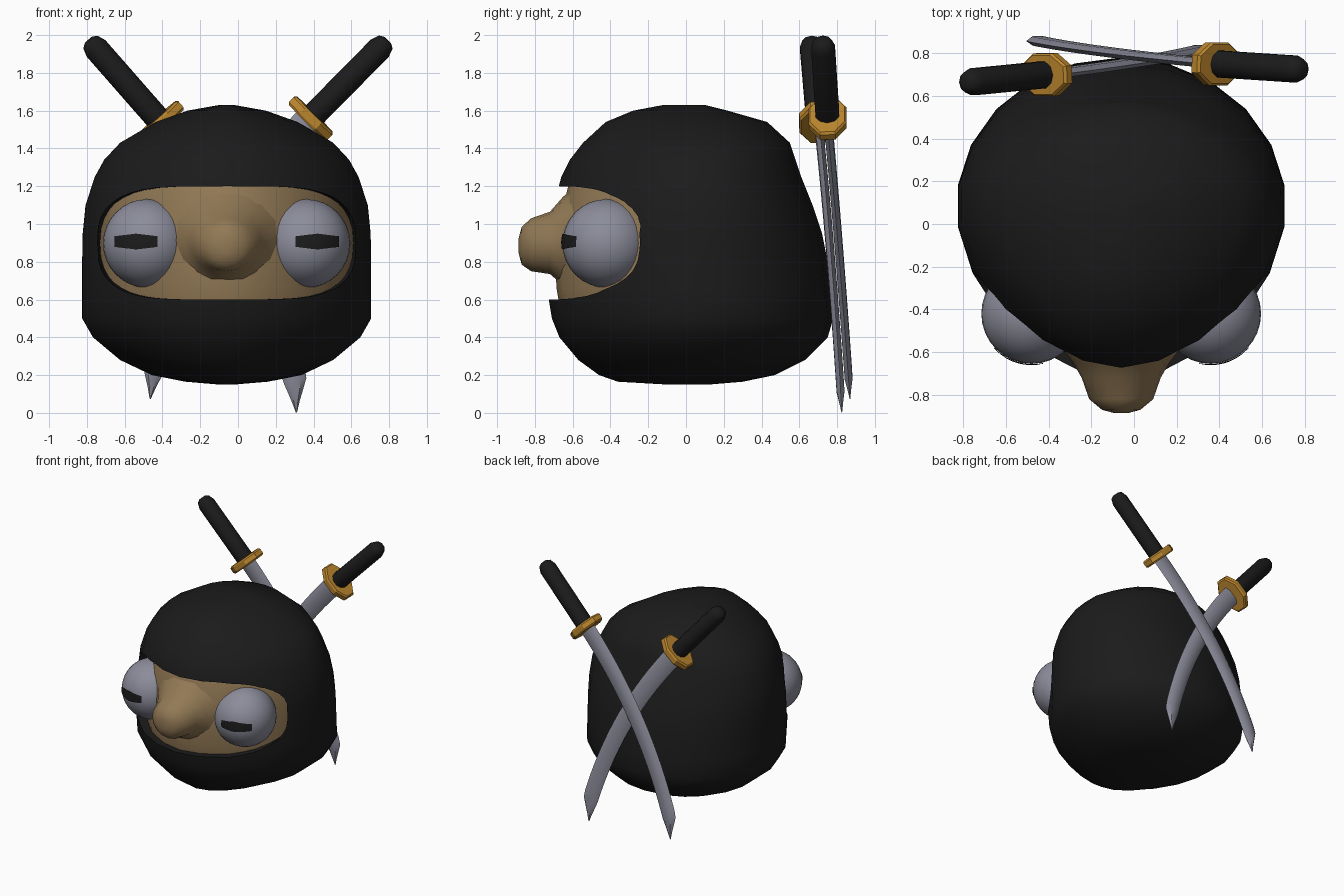
import bpy, bmesh, math
from mathutils import Vector

cube = bpy.data.objects.get("Cube")
if cube:
    bpy.data.objects.remove(cube, do_unlink=True)


def material(name, rgb):
    m = bpy.data.materials.new(name)
    m.use_nodes = True
    m.diffuse_color = (*rgb, 1)
    m.node_tree.nodes["Principled BSDF"].inputs["Base Color"].default_value = (*rgb, 1)
    return m


BLACK = material("black cloth", (0.011, 0.011, 0.011))
TAN = material("tan skin", (0.285, 0.19, 0.09))
GREY = material("pale grey", (0.26, 0.265, 0.325))
GOLD = material("gold", (0.50, 0.24, 0.027))


def finish(obj, angle=40):
    bpy.ops.object.select_all(action="DESELECT")
    obj.select_set(True)
    bpy.context.view_layer.objects.active = obj
    bpy.ops.object.shade_smooth_by_angle(angle=math.radians(angle))


def loft(name, rings, mat, angle=40):
    """Skin a list of equal-sized rings and cap both ends."""
    bm = bmesh.new()
    loops = [[bm.verts.new(p) for p in ring] for ring in rings]
    n = len(loops[0])
    for a, b in zip(loops, loops[1:]):
        for i in range(n):
            j = (i + 1) % n
            bm.faces.new((a[i], a[j], b[j], b[i]))
    bm.faces.new(loops[0][::-1])
    bm.faces.new(loops[-1])
    bmesh.ops.recalc_face_normals(bm, faces=bm.faces)
    mesh = bpy.data.meshes.new(name)
    bm.to_mesh(mesh)
    bm.free()
    mesh.materials.append(mat)
    obj = bpy.data.objects.new(name, mesh)
    bpy.context.collection.objects.link(obj)
    finish(obj, angle)
    return obj


def spow(v, e):
    """Power that keeps the sign, for squarer or more pointed ovals."""
    return math.copysign(abs(v) ** e, v)


CX, CY = -0.06, 0.08   # axis of the head

# Head profile: height, half width, front y, back y
PROFILE = [
    (0.15, 0.04, -0.10, 0.12), (0.165, 0.22, -0.36, 0.30), (0.20, 0.40, -0.46, 0.47),
    (0.28, 0.57, -0.57, 0.63), (0.40, 0.715, -0.67, 0.75), (0.50, 0.773, -0.71, 0.78),
    (0.65, 0.773, -0.735, 0.765), (0.80, 0.773, -0.74, 0.75), (0.95, 0.77, -0.73, 0.72),
    (1.10, 0.755, -0.70, 0.67), (1.25, 0.705, -0.66, 0.61), (1.34, 0.655, -0.615, 0.58),
    (1.43, 0.57, -0.545, 0.55), (1.54, 0.38, -0.425, 0.43), (1.60, 0.21, -0.28, 0.22),
    (1.63, 0.04, -0.12, 0.10),
]


def head_rings(width=1.0, depth=1.0):
    rings = []
    for z, hx, front, back in PROFILE:
        ring = []
        for k in range(22):
            a = math.tau * (k + 0.5) / 22
            c, s = math.cos(a), math.sin(a)
            reach, e = (back - CY, 1) if s > 0 else (CY - front, 1.11)
            ring.append((CX + width * hx * spow(c, e),
                         CY + depth * reach * spow(s, e),
                         0.9 + depth * (z - 0.9)))
        rings.append(ring)
    return rings


# Hood with the eye opening cut through its front, its rim rounding inwards
hood = loft("hood", head_rings(), BLACK)


def opening_ring(y, half, e):
    angles = [math.tau * k / 40 for k in range(40)]
    return [(CX + half * spow(math.cos(a), e), y, 0.9 + 0.30 * spow(math.sin(a), e))
            for a in angles]


cutter = loft("opening_cutter", [opening_ring(-0.8, 0.715, 0.45), opening_ring(0.0, 0.67, 0.75)], BLACK)
cutter.hide_render = True
cut = hood.modifiers.new("opening", "BOOLEAN")
cut.operation = "DIFFERENCE"
cut.solver = "EXACT"
cut.object = cutter
bpy.context.view_layer.objects.active = hood
bpy.ops.object.modifier_apply(modifier="opening")
bpy.data.objects.remove(cutter, do_unlink=True)
finish(hood)

# Face recessed inside the hood
loft("face", head_rings(0.88, 0.94), TAN)

# Nose flaring into the face: y, half width, half height, centre height
NOSE = [(-0.58, 0.28, 0.29, 0.91), (-0.65, 0.225, 0.235, 0.91), (-0.72, 0.185, 0.165, 0.90),
        (-0.82, 0.15, 0.14, 0.89), (-0.87, 0.09, 0.10, 0.885), (-0.886, 0.03, 0.04, 0.885)]
loft("nose", [[(CX + w * math.cos(math.tau * k / 16), y, cz + h * math.sin(math.tau * k / 16))
               for k in range(16)] for y, w, h, cz in NOSE], TAN, 70)

# Eyeballs with slit pupils laid on their surface
R = 0.235
for side, label in ((1, "left"), (-1, "right")):
    centre = Vector((CX + side * 0.42, -0.42, 0.897))
    bpy.ops.mesh.primitive_uv_sphere_add(segments=32, ring_count=16, radius=R, location=centre)
    eye = bpy.context.object
    eye.name = label + "_eye"
    eye.data.materials.append(GREY)
    finish(eye, 60)

    bm = bmesh.new()
    columns = []
    for i in range(9):
        t = i / 4 - 1
        dx = side * 0.06 + 0.115 * t
        half = 0.042 - 0.014 * abs(t)
        column = []
        for h in (0.01 - half, 0.01, 0.01 + half):
            dy = -math.sqrt(R ** 2 - dx ** 2 - h ** 2) - 0.006
            column.append(bm.verts.new(centre + Vector((dx, dy, h))))
        columns.append(column)
    for a, b in zip(columns, columns[1:]):
        for r in range(2):
            bm.faces.new((a[r], b[r], b[r + 1], a[r + 1]))
    mesh = bpy.data.meshes.new(label + "_pupil")
    bm.to_mesh(mesh)
    bm.free()
    mesh.materials.append(BLACK)
    pupil = bpy.data.objects.new(label + "_pupil", mesh)
    bpy.context.collection.objects.link(pupil)
    finish(pupil)


def frame(tangent):
    """Width and thickness directions across a sword's axis."""
    t = tangent.normalized()
    wide = t.cross(Vector((0, 1, 0))).normalized()
    return t, wide, t.cross(wide)


def oval(p, wide, thick, w, h, n, turn=0.0):
    return [p + wide * w * math.cos(math.tau * (k + turn) / n)
            + thick * h * math.sin(math.tau * (k + turn) / n) for k in range(n)]


def sword(label, side, end, guard, bend, tip):
    end, guard, bend, tip = map(Vector, (end, guard, bend, tip))
    t, wide, thick = frame(guard - end)

    # Grip with a rounded end
    grip = [(-0.04, 0.025), (-0.025, 0.05), (0.02, 0.066), ((guard - end).length, 0.066)]
    loft(label + "_grip", [oval(end + t * d, wide, thick, r, r, 10) for d, r in grip], BLACK)

    # Octagonal hand guard with bevelled rims
    plate = [(-0.03, 0.92), (-0.018, 1), (0.018, 1), (0.03, 0.92)]
    loft(label + "_guard", [oval(guard + t * d, wide, thick, 0.155 * s, 0.108 * s, 8, 0.5)
                            for d, s in plate], GOLD, 25)

    # Curved blade with a slanted point set towards the inside of the curve
    rings = []
    for i in range(33):
        u = i / 32
        p = guard * (1 - u) ** 2 + bend * 2 * u * (1 - u) + tip * u ** 2
        _, wide, thick = frame((bend - guard) * (1 - u) + (tip - bend) * u)
        full = 0.076 - 0.012 * u
        w = full * max(0.05, min(1, (1 - u) / 0.10))
        p = p + wide * side * 0.6 * (full - w)
        rings.append(oval(p, wide, thick, w, 0.024 * min(1, w / 0.04), 6))
    loft(label + "_blade", rings, GREY, 40)


sword("right_sword", -1, (-0.765, 0.665, 1.945), (-0.41, 0.70, 1.54), (0.15, 0.77, 0.87), (0.345, 0.825, 0.01))
sword("left_sword", 1, (0.765, 0.725, 1.945), (0.385, 0.75, 1.56), (-0.25, 0.81, 0.92), (-0.50, 0.868, 0.085))
